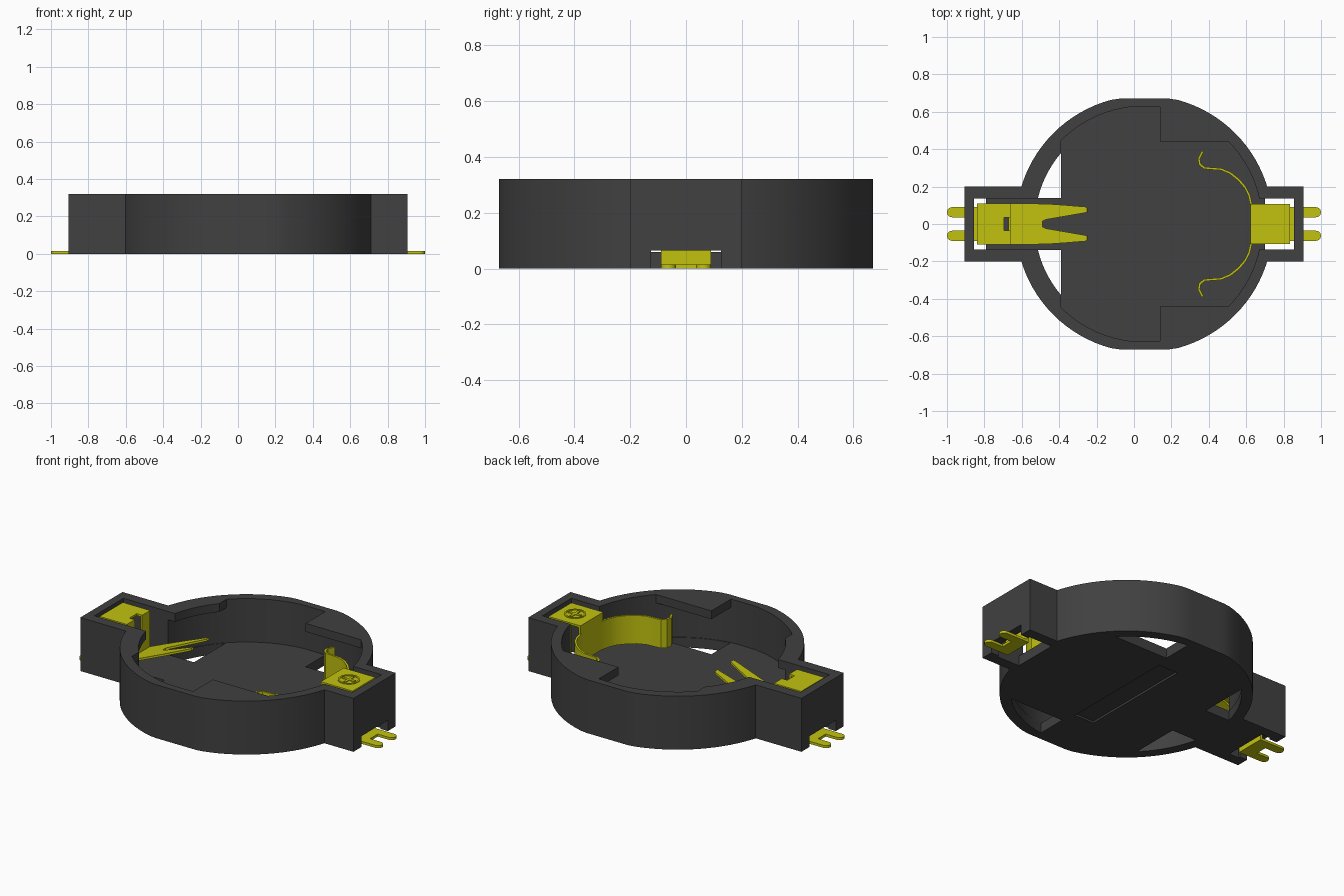
import bpy, bmesh, math
from mathutils import Vector

if "Cube" in bpy.data.objects:
    bpy.data.objects.remove(bpy.data.objects["Cube"], do_unlink=True)


def material(name, rgb):
    m = bpy.data.materials.new(name)
    m.use_nodes = True
    m.diffuse_color = (*rgb, 1)
    m.node_tree.nodes["Principled BSDF"].inputs["Base Color"].default_value = (*rgb, 1)
    return m


GREY = material("dark grey plastic", (0.052, 0.052, 0.052))
GOLD = material("yellow metal", (0.54, 0.54, 0.005))
CX, RIM, BORE, TOP, FLOOR, LIP = 0.055, 0.687, 0.63, 0.32, 0.06, 0.27


def prism(name, pts, lo, hi, mat=GREY, axis="z"):
    """Extrude a flat outline along z, or an x-z outline along y."""
    bm = bmesh.new()
    place = (lambda a, b, h: (a, b, h)) if axis == "z" else (lambda a, b, h: (a, h, b))
    face = bm.faces.new([bm.verts.new(place(a, b, lo)) for a, b in pts])
    up = bmesh.ops.extrude_face_region(bm, geom=[face])["geom"]
    shift = Vector(place(0, 0, hi - lo))
    bmesh.ops.translate(bm, vec=shift, verts=[g for g in up if isinstance(g, bmesh.types.BMVert)])
    bmesh.ops.recalc_face_normals(bm, faces=bm.faces)
    mesh = bpy.data.meshes.new(name)
    bm.to_mesh(mesh)
    bm.free()
    mesh.materials.append(mat)
    ob = bpy.data.objects.new(name, mesh)
    bpy.context.collection.objects.link(ob)
    return ob


def rect(x0, x1, y0, y1):
    return [(x0, y0), (x1, y0), (x1, y1), (x0, y1)]


def arc(r, a0, a1, n=16, cx=CX, cy=0):
    return [(cx + r * math.cos(a0 + (a1 - a0) * i / n),
             cy + r * math.sin(a0 + (a1 - a0) * i / n)) for i in range(n + 1)]


def circle(r, limit=9):
    return [(x, max(-limit, min(limit, y))) for x, y in arc(r, 0, math.tau, 96)[:-1]]


def ribbon(path, t=0.012):
    """Outline of a sheet of thickness t that follows a path."""
    p = [Vector(q) for q in path]
    left, right = [], []
    for i, q in enumerate(p):
        d0 = (q - p[max(i - 1, 0)]) if i else p[1] - q
        d1 = (p[i + 1] - q) if i < len(p) - 1 else d0
        n0, n1 = (Vector((-d.y, d.x)).normalized() for d in (d0, d1))
        m = (n0 + n1).normalized()
        m *= t / 2 / max(m.dot(n0), 0.4)
        left.append(tuple(q + m))
        right.append(tuple(q - m))
    return left + right[::-1]


def combine(ob, op, *tools):
    """Bake booleans into the object and drop the helpers."""
    for tool in tools:
        mod = ob.modifiers.new("cut", "BOOLEAN")
        mod.operation, mod.object, mod.solver = op, tool, "EXACT"
        dg = bpy.context.evaluated_depsgraph_get()
        mesh = bpy.data.meshes.new_from_object(ob.evaluated_get(dg))
        ob.modifiers.clear()
        ob.data = mesh
        bpy.data.objects.remove(tool, do_unlink=True)


def flip(pts, s):
    return [(x, y * s) for x, y in pts]


# Outlines of the retaining lips (+y side); floor openings sit below them
def side_lip(r):
    return [(0.14, 0.44)] + arc(r, math.asin(0.44 / r), math.acos((0.14 - CX) / r))


def end_lip(r_in, r_out):
    edge = -0.39 - CX
    return (arc(r_out, math.acos(edge / r_out), math.pi - math.asin(0.137 / r_out))
            + arc(r_in, math.pi - math.asin(0.137 / r_in), math.acos(edge / r_in)))


def end_opening(r):
    return [(-0.39, 0.14)] + arc(r, math.acos((-0.39 - CX) / r), math.pi - math.asin(0.14 / r))


# Housing: round cup with a terminal box at each end
body = prism("housing", circle(RIM, 0.67), 0, TOP)
combine(body, "UNION", prism("boxes", rect(-0.905, 0.905, -0.2, 0.2), 0, TOP))
combine(body, "DIFFERENCE",
        prism("bore", circle(BORE, 0.626), FLOOR, 1),
        prism("channel", rect(-0.855, 0.855, -0.137, 0.137), FLOOR, 1),
        prism("left_well", rect(0.7, 0.855, -0.137, 0.137), -1, 1),
        prism("right_well", rect(-0.855, -0.79, -0.137, 0.137), -1, 1),
        prism("notches_a", rect(0.84, 1, -0.125, 0.125), -1, 0.065),
        prism("notches_b", rect(-1, -0.84, -0.125, 0.125), -1, 0.065),
        prism("underside_recess", rect(CX - 0.065, CX + 0.065, -0.355, 0.355), -1, 0.012))
for s in (1, -1):
    combine(body, "DIFFERENCE",
            prism("side_hole", flip(side_lip(BORE - 0.004), s), -1, FLOOR + 0.02),
            prism("end_hole", flip(end_opening(BORE - 0.004), s), -1, FLOOR + 0.02))
parts = [body]
for s, tag in ((1, "back"), (-1, "front")):
    parts.append(prism(tag + "_side_lip", flip(side_lip(BORE + 0.01), s), LIP, TOP))
    parts.append(prism(tag + "_end_lip", flip(end_lip(0.585, BORE + 0.01), s), LIP, TOP))

# Solder tails: vertical tab and two-pronged foot at both ends
prong = arc(0.027, -math.pi / 2, math.pi / 2, 8, 0.973, 0.063)
foot = [(0.82, -0.09)] + [(x, -y) for x, y in prong[::-1]] + [(0.9, -0.036), (0.9, 0.036)] \
    + prong + [(0.82, 0.09)]
for s, tag in ((1, "left"), (-1, "right")):
    parts.append(prism(tag + "_foot", [(x * s, y) for x, y in foot], 0, 0.015, GOLD))
    tab = rect(0.82, 0.835, 0, 0.3)
    parts.append(prism(tag + "_tab", [(x * s, z) for x, z in tab], -0.09, 0.09, GOLD, "y"))

# Positive contact: cap plate with down-turned front and two curled side springs
parts.append(prism("positive_plate", ribbon([(0.835, 0.304), (0.63, 0.304), (0.63, 0.09)]),
                   -0.108, 0.108, GOLD, "y"))
spring = [(0.63, 0.09), (0.615, 0.155), (0.595, 0.195), (0.56, 0.236), (0.515, 0.272),
          (0.465, 0.293), (0.41, 0.297), (0.375, 0.3), (0.352, 0.32), (0.347, 0.35), (0.367, 0.388)]
for s, tag in ((1, "back"), (-1, "front")):
    parts.append(prism(tag + "_spring", ribbon(flip(spring, s)), 0.09, 0.26, GOLD))

# Polarity mark: thin raised ring and cross
mark = prism("polarity_ring", arc(0.06, 0, math.tau, 32, 0.735)[:-1], 0.309, 0.314, GOLD)
combine(mark, "DIFFERENCE", prism("ring_hole", arc(0.05, 0, math.tau, 32, 0.735)[:-1], 0.2, 0.4))
parts.append(mark)
for w, h, tag in ((0.04, 0.008, "bar"), (0.008, 0.04, "upright")):
    parts.append(prism("polarity_" + tag, rect(0.735 - w, 0.735 + w, -h, h), 0.309, 0.314, GOLD))

# Negative contact: folded sheet trimmed into a forked tongue
tongue = prism("negative_contact",
               ribbon([(-0.84, 0.304), (-0.665, 0.304), (-0.665, 0.085), (-0.25, 0.26)]),
               -0.2, 0.2, GOLD, "y")
half = [(-0.42, 0.105), (-0.26, 0.092), (-0.245, 0.08), (-0.25, 0.062), (-0.47, 0.024), (-0.49, 0.015)]
fork = [(-0.9, 0.11), (-0.56, 0.11)] + half + flip(half, -1)[::-1] + [(-0.56, -0.11), (-0.9, -0.11)]
combine(tongue, "INTERSECT", prism("fork", fork, -1, 1))
combine(tongue, "DIFFERENCE", prism("window", rect(-0.695, -0.655, -0.035, 0.035), 0.2, 1))
parts.append(tongue)

# Smooth the curved walls, keep the edges crisp
bpy.ops.object.select_all(action="DESELECT")
for ob in parts:
    ob.select_set(True)
bpy.context.view_layer.objects.active = body
bpy.ops.object.shade_smooth_by_angle(angle=math.radians(25))
